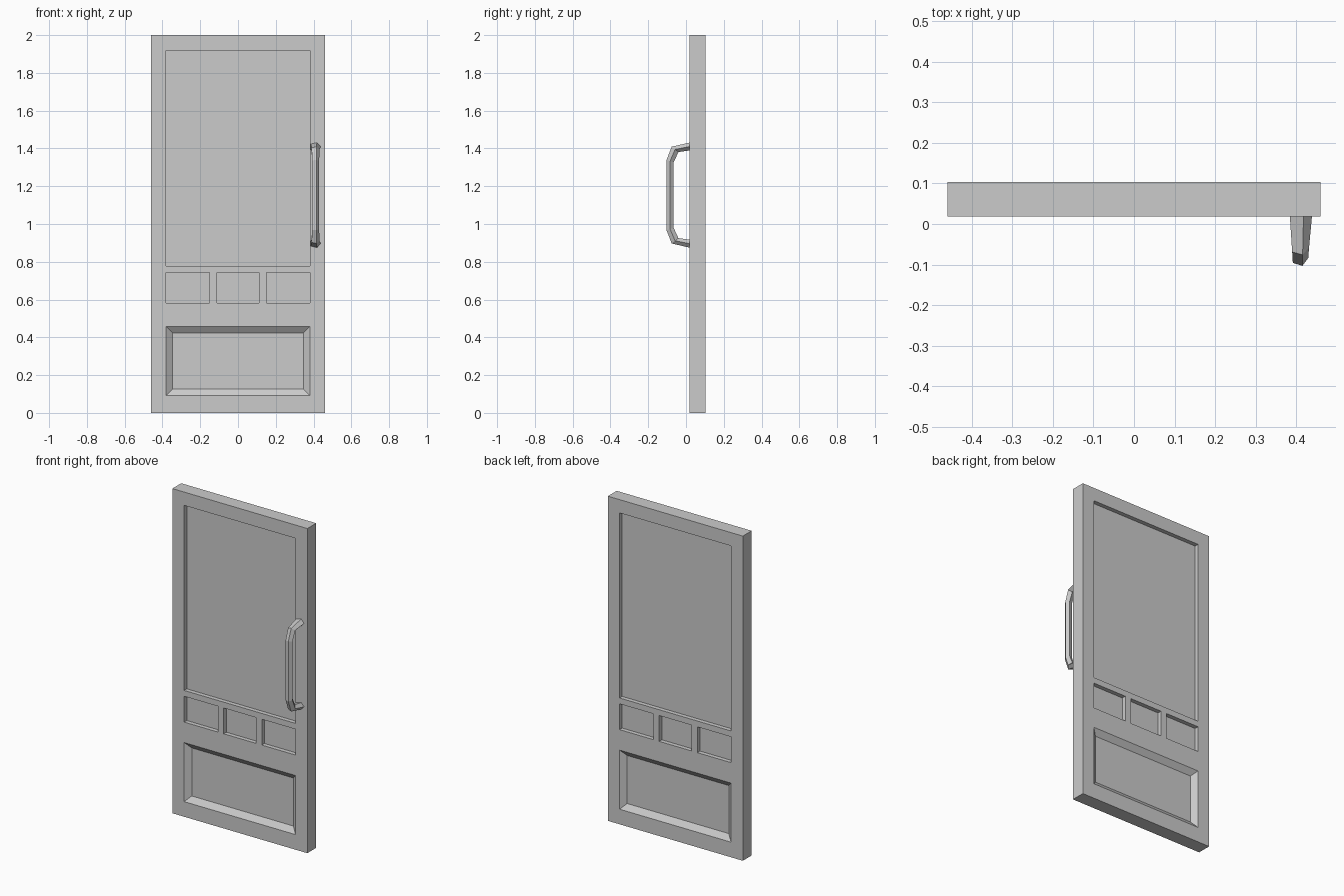
import bpy, bmesh, math
from mathutils import Vector

if "Cube" in bpy.data.objects:
    bpy.data.objects.remove(bpy.data.objects["Cube"])


def finish(name, bm):
    bmesh.ops.recalc_face_normals(bm, faces=bm.faces)
    mesh = bpy.data.meshes.new(name)
    bm.to_mesh(mesh)
    bm.free()
    obj = bpy.data.objects.new(name, mesh)
    bpy.context.collection.objects.link(obj)
    return obj


# Door slab: gridded front and back, with panel cells sunk on both sides
XS = [-0.46, -0.38, -0.15, -0.11, 0.11, 0.15, 0.38, 0.46]
ZS = [0, 0.093, 0.457, 0.583, 0.742, 0.778, 1.918, 2.0]
Y_FRONT, Y_BACK = 0.018, 0.104
DEPTH = 0.026

# Panel cell ranges (x0, x1, z0, z1) as grid indices, then border slope width
PANELS = [
    (1, 6, 5, 6, 0.0),      # tall upper panel
    (1, 2, 3, 4, 0.0),      # three small panels
    (3, 4, 3, 4, 0.0),
    (5, 6, 3, 4, 0.0),
    (1, 6, 1, 2, 0.034),    # sloped lower panel
]


def make_door():
    bm = bmesh.new()
    n, m = len(XS), len(ZS)
    grids = []
    for y in (Y_FRONT, Y_BACK):
        v = {(i, k): bm.verts.new((XS[i], y, ZS[k])) for i in range(n) for k in range(m)}
        cells = {(i, k): bm.faces.new((v[i, k], v[i + 1, k], v[i + 1, k + 1], v[i, k + 1]))
                 for i in range(n - 1) for k in range(m - 1)}
        grids.append((v, cells))

    # outer edges of the slab
    rim = ([(i, 0) for i in range(n)] + [(n - 1, k) for k in range(1, m)]
           + [(i, m - 1) for i in range(n - 2, -1, -1)] + [(0, k) for k in range(m - 2, 0, -1)])
    a, b = grids[0][0], grids[1][0]
    for p, q in zip(rim, rim[1:] + rim[:1]):
        bm.faces.new((a[p], a[q], b[q], b[p]))

    # recessed panels
    for (_, cells), push in zip(grids, (DEPTH, -DEPTH)):
        for i0, i1, k0, k1, slope in PANELS:
            faces = [cells[i, k] for i in range(i0, i1) for k in range(k0, k1)]
            if len(faces) > 1:
                faces = bmesh.ops.dissolve_faces(bm, faces=faces)["region"]
            floor = bmesh.ops.extrude_discrete_faces(bm, faces=faces)["faces"][0]
            cx, cz = (XS[i0] + XS[i1]) / 2, (ZS[k0] + ZS[k1]) / 2
            sx = 1 - 2 * slope / (XS[i1] - XS[i0])
            sz = 1 - 2 * slope / (ZS[k1] - ZS[k0])
            for v in floor.verts:
                v.co = (cx + (v.co.x - cx) * sx, v.co.y + push, cz + (v.co.z - cz) * sz)
    return finish("door_panel", bm)


# Pull handle: five-sided bar swept through six rings
def make_handle():
    cx, cz = 0.4085, 1.153
    # (y, height from middle, outward direction y/z, x radius, in-plane radius)
    half = [
        (0.018, 0.257, (0, 1), 0.030, 0.022),
        (-0.058, 0.242, (-0.78, 0.62), 0.023, 0.024),
        (-0.084, 0.180, (-0.95, 0.30), 0.021, 0.021),
    ]
    path = half + [(y, -h, (d[0], -d[1]), rx, r) for y, h, d, rx, r in reversed(half)]
    bm = bmesh.new()
    rings = []
    for y, h, d, rx, r in path:
        out = Vector((0, d[0], d[1])).normalized()
        centre = Vector((cx, y, cz + h))
        ring = []
        for s in range(5):
            t = 2 * math.pi * s / 5
            ring.append(bm.verts.new(centre + Vector((rx * math.cos(t), 0, 0)) + out * r * math.sin(t)))
        rings.append(ring)
    for r0, r1 in zip(rings, rings[1:]):
        for s in range(5):
            e = (s + 1) % 5
            bm.faces.new((r0[s], r0[e], r1[e], r1[s]))
    bm.faces.new(rings[0])
    bm.faces.new(rings[-1])
    return finish("pull_handle", bm)


make_door()
make_handle()
